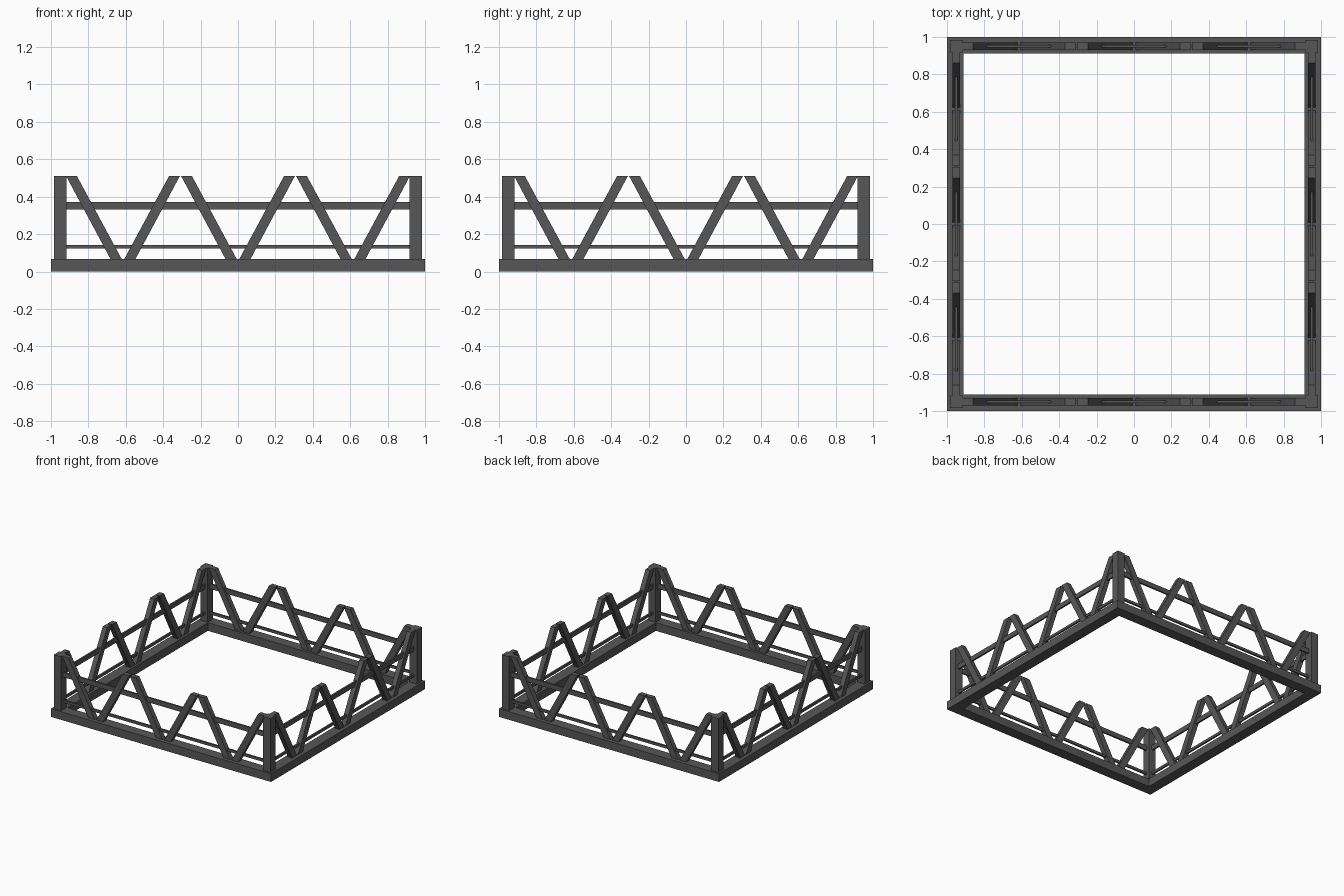
import bpy, bmesh
from mathutils import Matrix

if "Cube" in bpy.data.objects:
    bpy.data.objects.remove(bpy.data.objects["Cube"])

steel = bpy.data.materials.new("dark grey steel")
steel.diffuse_color = (0.095, 0.095, 0.098, 1)
steel.use_nodes = True
steel.node_tree.nodes["Principled BSDF"].inputs["Base Color"].default_value = steel.diffuse_color

BASE, TOP, MID = 0.067, 0.51, 0.951   # base height, top height, wall centre line


def prism(name, profile, y0, y1, turn=0):
    """Extrude an x-z outline from y0 to y1, then turn it about z by quarter turns."""
    bm = bmesh.new()
    face = bm.faces.new([bm.verts.new((x, y0, z)) for x, z in profile])
    ext = bmesh.ops.extrude_face_region(bm, geom=[face])
    bmesh.ops.translate(bm, vec=(0, y1 - y0, 0),
                        verts=[g for g in ext["geom"] if isinstance(g, bmesh.types.BMVert)])
    bmesh.ops.recalc_face_normals(bm, faces=bm.faces)
    quarter = [(1, 0), (0, 1), (-1, 0), (0, -1)][turn]
    c, s = quarter
    bm.transform(Matrix(((c, -s, 0, 0), (s, c, 0, 0), (0, 0, 1, 0), (0, 0, 0, 1))))
    mesh = bpy.data.meshes.new(name)
    bm.to_mesh(mesh)
    bm.free()
    mesh.materials.append(steel)
    ob = bpy.data.objects.new(name, mesh)
    bpy.context.collection.objects.link(ob)
    return ob


def rect(x0, x1, z0, z1):
    return [(x0, z0), (x1, z0), (x1, z1), (x0, z1)]


# base frame: one square ring
bm = bmesh.new()
corners = [(-1, -1), (1, -1), (1, 1), (-1, 1)]
rings = [[bm.verts.new((x * r, y * r, z)) for x, y in corners]
         for r, z in ((1, 0), (1, BASE), (0.912, BASE), (0.912, 0))]
for i in range(4):
    a, b = rings[i], rings[(i + 1) % 4]
    for j in range(4):
        k = (j + 1) % 4
        bm.faces.new((a[j], a[k], b[k], b[j]))
bmesh.ops.recalc_face_normals(bm, faces=bm.faces)
mesh = bpy.data.meshes.new("base_frame")
bm.to_mesh(mesh)
bm.free()
mesh.materials.append(steel)
bpy.context.collection.objects.link(bpy.data.objects.new("base_frame", mesh))

for t, side in enumerate(("front", "right", "back", "left")):
    # corner post
    prism(f"{side}_corner_post", rect(-0.984, -0.918, BASE, TOP), -0.984, -0.918, t)

    # flat rails between the posts
    prism(f"{side}_upper_rail", rect(-0.918, 0.918, 0.332, 0.372), -MID - 0.007, -MID + 0.007, t)
    prism(f"{side}_lower_rail", rect(-0.918, 0.918, 0.122, 0.143), -MID - 0.007, -MID + 0.007, t)

    # zigzag braces, cut level at top and bottom
    for i in range(3):
        valley = (i - 1) * 0.615
        for s in (-1, 1):
            outline = [(valley + s * x, z) for x, z in
                       ((0.007, BASE), (0.067, BASE), (0.304, TOP), (0.246, TOP))]
            prism(f"{side}_brace_{2 * i + (s + 1) // 2 + 1}", outline, -MID - 0.02, -MID + 0.02, t)
